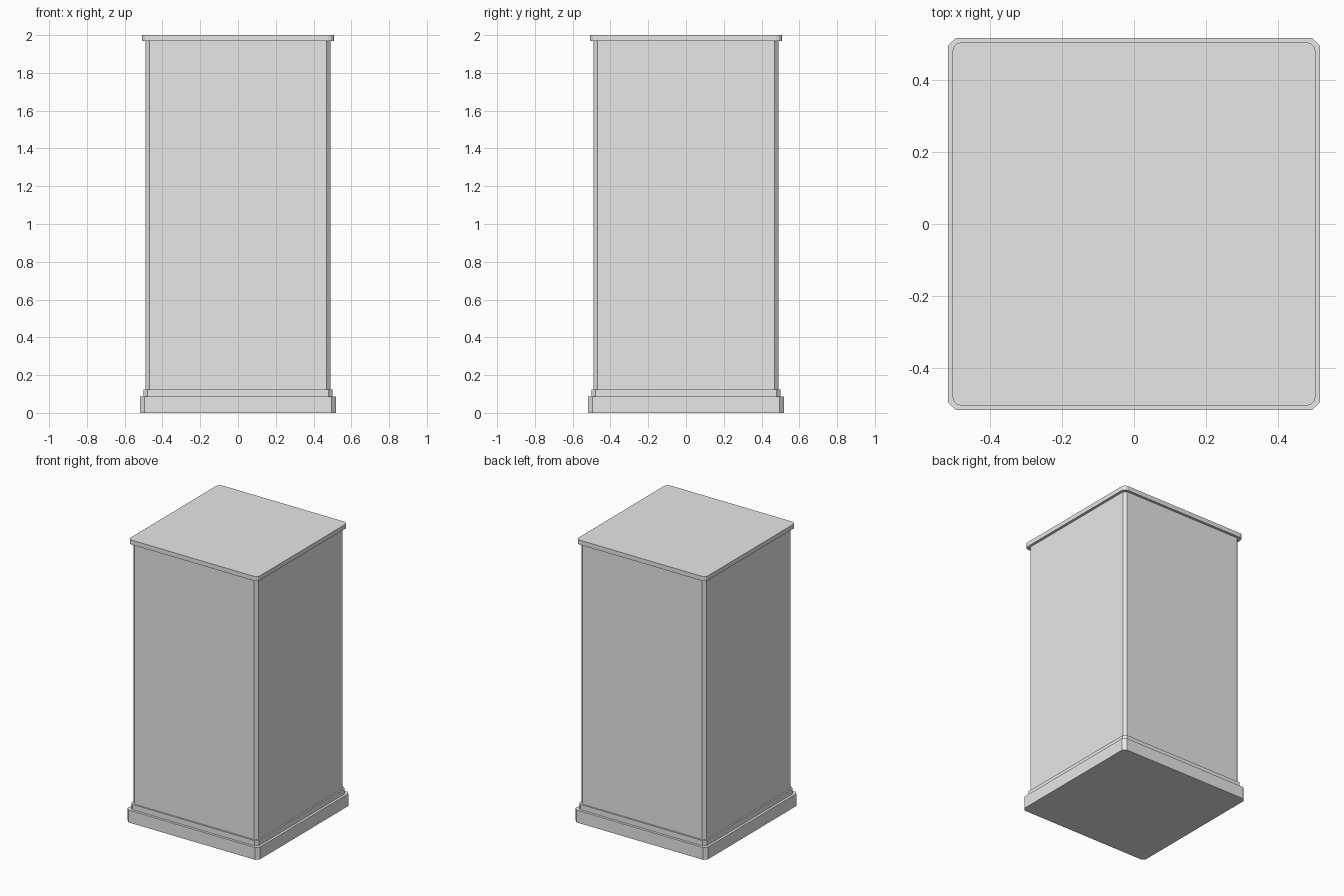
import bpy
import bmesh

default_cube = bpy.data.objects.get("Cube")
if default_cube:
    bpy.data.objects.remove(default_cube, do_unlink=True)

stone = bpy.data.materials.new("light grey stone")
stone.use_nodes = True
GREY = (0.8, 0.8, 0.8, 1)
stone.diffuse_color = GREY
stone.node_tree.nodes["Principled BSDF"].inputs["Base Color"].default_value = GREY


def slab(name, half, bottom, top, corner, segments):
    """Square block with its four upright edges bevelled."""
    bm = bmesh.new()
    bmesh.ops.create_cube(bm, size=1)
    for v in bm.verts:
        v.co.x *= 2 * half
        v.co.y *= 2 * half
        v.co.z = top if v.co.z > 0 else bottom
    upright = [e for e in bm.edges
               if abs(e.verts[0].co.z - e.verts[1].co.z) > 0.001]
    bmesh.ops.bevel(bm, geom=upright, offset=corner, segments=segments,
                    profile=0.5, affect='EDGES')
    mesh = bpy.data.meshes.new(name)
    bm.to_mesh(mesh)
    bm.free()
    mesh.materials.append(stone)
    obj = bpy.data.objects.new(name, mesh)
    bpy.context.collection.objects.link(obj)
    return obj


# Plinth, step, shaft and cap, from the ground up
slab("plinth", 0.518, 0, 0.087, 0.022, 1)
slab("plinth_step", 0.5, 0.087, 0.125, 0.022, 1)
slab("shaft", 0.489, 0.125, 1.968, 0.02, 1)
slab("cap", 0.507, 1.968, 2, 0.03, 3)
